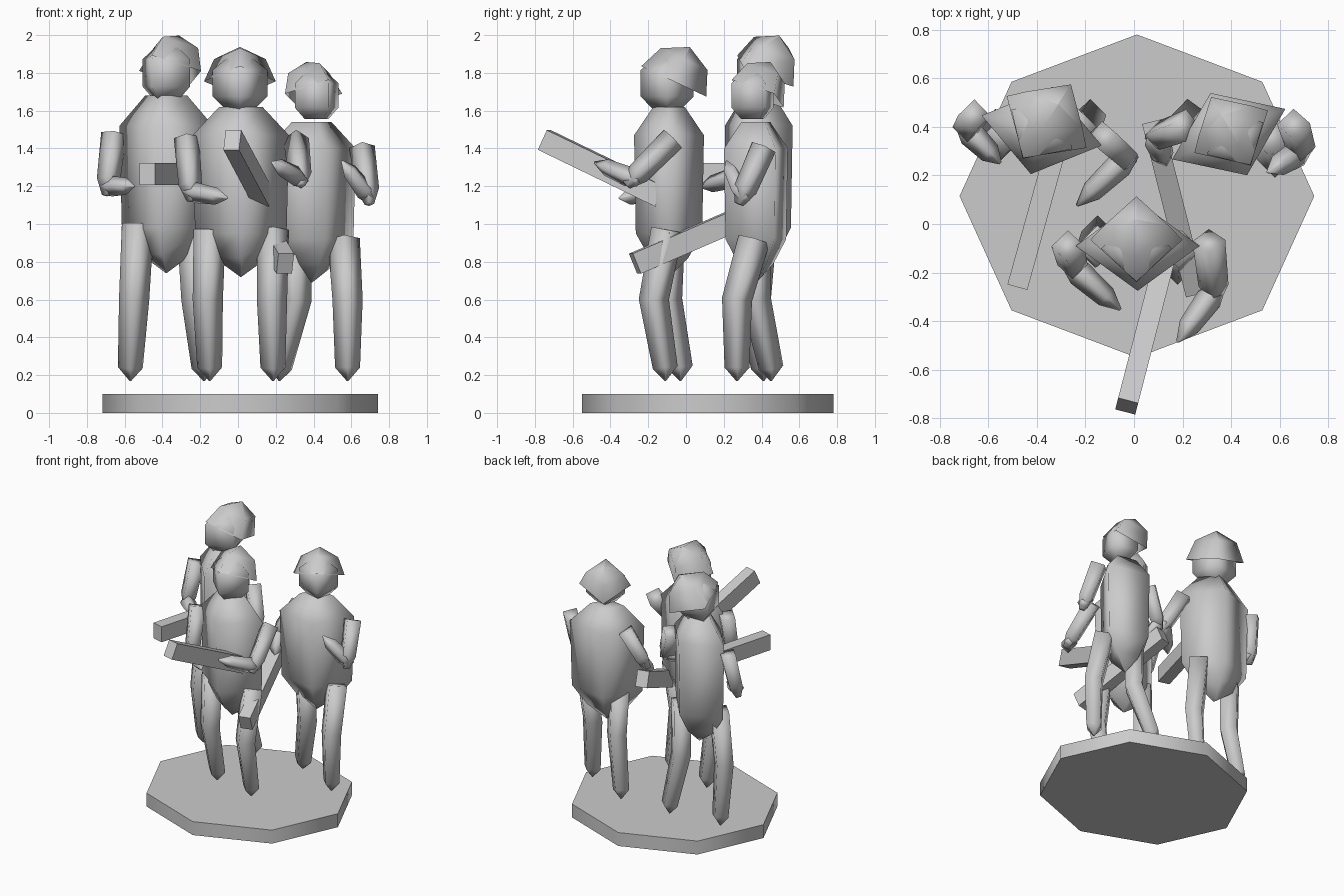
import bpy, bmesh, math
from mathutils import Vector, Matrix

if "Cube" in bpy.data.objects:
    bpy.data.objects.remove(bpy.data.objects["Cube"])

grey = bpy.data.materials.new("plain_grey")
grey.diffuse_color = (0.6, 0.6, 0.6, 1)
grey.use_nodes = True
grey.node_tree.nodes["Principled BSDF"].inputs["Base Color"].default_value = grey.diffuse_color


def make(name, bm, smooth=True):
    bmesh.ops.recalc_face_normals(bm, faces=bm.faces)
    me = bpy.data.meshes.new(name)
    bm.to_mesh(me)
    bm.free()
    me.materials.append(grey)
    for p in me.polygons:
        p.use_smooth = smooth
    ob = bpy.data.objects.new(name, me)
    bpy.context.collection.objects.link(ob)
    return ob


def skin(bm, rings, caps=(True, True)):
    """Join successive vertex rings with quads and close the ends."""
    for a, b in zip(rings, rings[1:]):
        n = len(a)
        for i in range(n):
            bm.faces.new((a[i], a[(i + 1) % n], b[(i + 1) % n], b[i]))
    for ring, cap in zip((rings[0], rings[-1]), caps):
        if cap:
            bm.faces.new(ring)


def turned(name, profile, rx, ry, matrix, caps=(True, True), sides=4):
    """Four-sided turned body from (radius factor, height) pairs."""
    bm = bmesh.new()
    rings = []
    for r, z in profile:
        r = max(r, 0.01)
        rings.append([bm.verts.new(matrix @ Vector((
            rx * r * math.cos(2 * math.pi * i / sides),
            ry * r * math.sin(2 * math.pi * i / sides), z))) for i in range(sides)])
    skin(bm, rings, caps)
    return make(name, bm)


def tube(name, points, radii, side=Vector((1, 0, 0))):
    """Four-sided limb through a short path."""
    pts = [Vector(p) for p in points]
    bm = bmesh.new()
    rings = []
    for i, p in enumerate(pts):
        t = (pts[min(i + 1, len(pts) - 1)] - pts[max(i - 1, 0)]).normalized()
        u = (side - t * side.dot(t)).normalized()
        v = t.cross(u)
        rings.append([bm.verts.new(p + d * radii[i]) for d in (u, v, -u, -v)])
    skin(bm, rings)
    return make(name, bm)


def bar(name, a, b, w, h):
    """Rectangular bar between two points."""
    a, b = Vector(a), Vector(b)
    t = (b - a).normalized()
    u = t.cross(Vector((0, 0, 1))).normalized() * w / 2
    v = u.normalized().cross(t) * h / 2
    bm = bmesh.new()
    skin(bm, [[bm.verts.new(p + s * u + k * v)
               for s, k in ((1, 1), (-1, 1), (-1, -1), (1, -1))] for p in (a, b)])
    return make(name, bm, False)


def arm(name, shoulder, elbow, hand):
    s, e, h = Vector(shoulder), Vector(elbow), Vector(hand)
    d = (e - s).normalized()
    tube(name + "_upper_arm", [s + d * -0.03, s.lerp(e, 0.85), e + d * 0.05],
         [0.068, 0.062, 0.025])
    f = h - e
    tube(name + "_forearm", [e - f * 0.15, e + f * 0.15, e + f * 0.75, h + f * 0.08],
         [0.03, 0.055, 0.045, 0.006], Vector((0, 0, 1)))


def leg(name, hip, knee, foot):
    h, k, f = Vector(hip), Vector(knee), Vector(foot)
    tube(name, [h, k, f, f - Vector((0, 0, 0.07))], [0.085, 0.08, 0.066, 0.005])


def figure(name, body, yaw, levels, head, head_yaw, size, legs, arms, gun):
    low, hip, shoulder, neck = levels
    # torso
    m = Matrix.Translation((body[0], body[1], 0)) @ Matrix.Rotation(math.radians(yaw), 4, 'Z')
    turned(name + "_torso", [(0, low), (0.55, low + 0.1), (0.95, hip), (1.0, shoulder),
                             (0.45, neck)], 0.255, 0.185, m)
    # head and tilted helmet
    m = Matrix.Translation(head) @ Matrix.Rotation(math.radians(head_yaw), 4, 'Z') @ Matrix.Scale(size, 4)
    turned(name + "_head", [(0.55, -0.145), (1, -0.08), (1, 0.06), (0.5, 0.12)], 0.145, 0.14,
           m @ Matrix.Translation((0, -0.035, 0)))
    tilt = Matrix.Rotation(math.radians(-25), 4, 'X')
    turned(name + "_helmet", [(1, 0), (0.72, 0.13), (0, 0.2)], 0.19, 0.19, m @ tilt, (False, True))
    # limbs and carried bar
    for side, pts in zip(("left", "right"), legs):
        leg(f"{name}_{side}_leg", *pts)
    for side, pts in zip(("left", "right"), arms):
        arm(f"{name}_{side}", *pts)
    bar(name + "_rifle", *gun, 0.085, 0.115)


# octagonal plinth
base = turned("base", [(1, 0), (1, 0.1)], 0.73, 0.665, Matrix.Translation((0.012, 0.115, 0)), sides=8)
bpy.context.view_layer.objects.active = base
base.select_set(True)
bpy.ops.object.shade_smooth_by_angle(angle=math.radians(60))

# three standing figures
figure("front_figure", (0.015, -0.09), 0, (0.72, 0.95, 1.47, 1.62),
       (0.01, -0.065, 1.755), 0, 1.0,
       [((-0.15, -0.09, 0.97), (-0.16, -0.1, 0.6), (-0.15, -0.03, 0.24)),
        ((0.185, -0.1, 0.97), (0.18, -0.17, 0.6), (0.185, -0.11, 0.24))],
       [((-0.27, -0.1, 1.43), (-0.25, -0.18, 1.17), (-0.07, -0.34, 1.14)),
        ((0.31, -0.09, 1.43), (0.33, -0.28, 1.24), (0.19, -0.47, 1.32))],
       ((-0.03, -0.75, 1.445), (0.13, -0.13, 1.145)))

figure("left_figure", (-0.38, 0.385), -14, (0.74, 0.98, 1.52, 1.68),
       (-0.36, 0.42, 1.81), -33, 1.03,
       [((-0.53, 0.37, 1.0), (-0.55, 0.34, 0.6), (-0.57, 0.41, 0.24)),
        ((-0.24, 0.4, 1.0), (-0.22, 0.37, 0.6), (-0.18, 0.45, 0.24))],
       [((-0.66, 0.44, 1.45), (-0.69, 0.39, 1.2), (-0.56, 0.26, 1.2)),
        ((-0.12, 0.35, 1.45), (-0.03, 0.27, 1.25), (-0.22, 0.09, 1.2))],
       ((-0.48, -0.26, 1.265), (-0.33, 0.28, 1.265)))

figure("right_figure", (0.39, 0.37), 24, (0.69, 0.92, 1.4, 1.54),
       (0.4, 0.38, 1.69), 30, 0.92,
       [((0.3, 0.36, 0.93), (0.31, 0.37, 0.6), (0.22, 0.45, 0.24)),
        ((0.56, 0.36, 0.92), (0.58, 0.27, 0.6), (0.58, 0.27, 0.24))],
       [((0.2, 0.4, 1.38), (0.09, 0.36, 1.19), (0.13, 0.25, 1.07)),
        ((0.66, 0.4, 1.38), (0.69, 0.3, 1.15), (0.56, 0.22, 1.32))],
       ((0.25, -0.27, 0.79), (0.08, 0.4, 1.08)))
